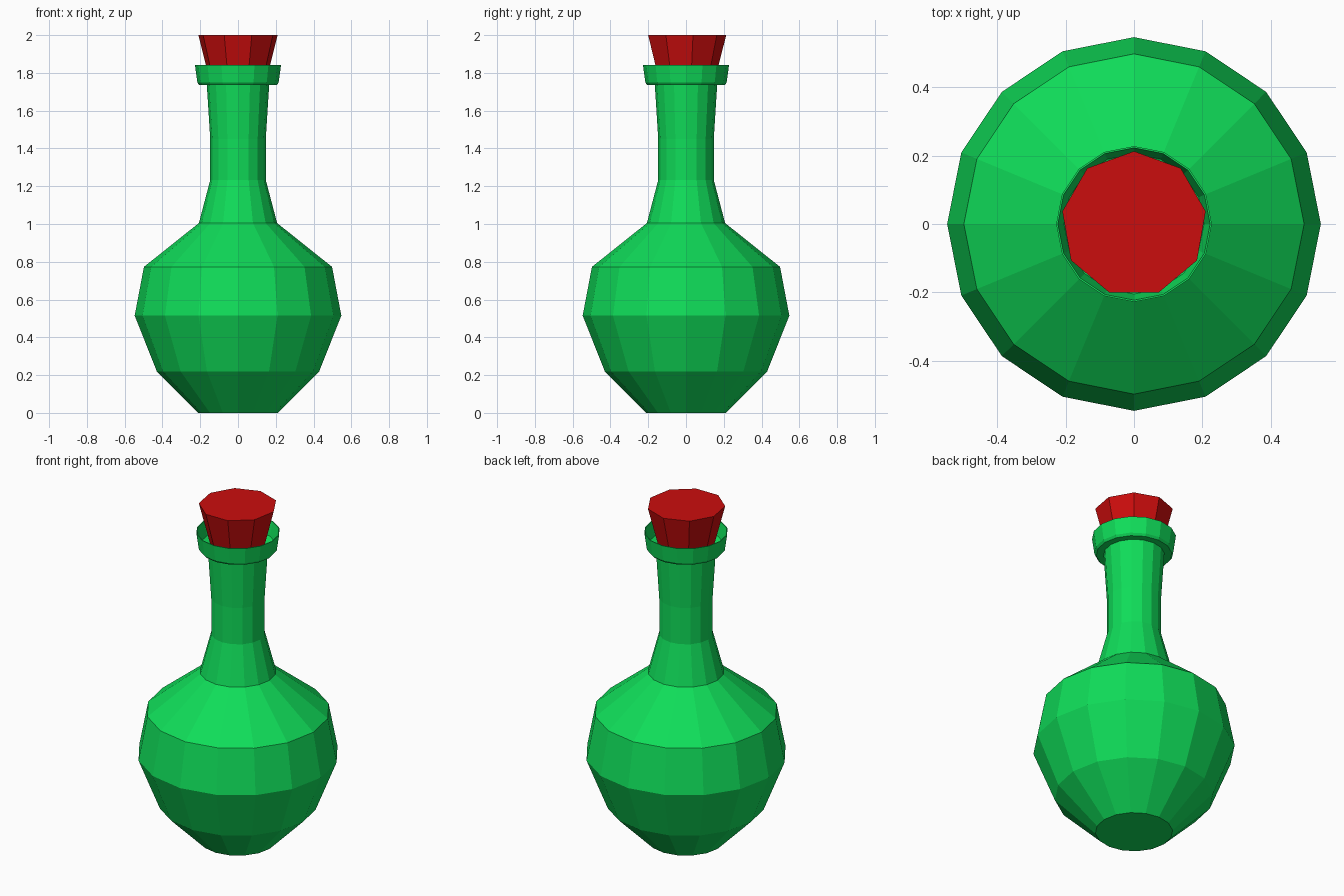
import bpy, bmesh
from math import cos, sin, pi

cube = bpy.data.objects.get("Cube")
if cube:
    bpy.data.objects.remove(cube, do_unlink=True)


def make_material(name, colour):
    mat = bpy.data.materials.new(name)
    mat.use_nodes = True
    mat.diffuse_color = colour
    mat.node_tree.nodes["Principled BSDF"].inputs["Base Color"].default_value = colour
    return mat


def lathe(name, profile, sides, mat):
    """Revolve (radius, height) points about z, closing both ends with flat caps."""
    bm = bmesh.new()
    rings = []
    for r, z in profile:
        angles = [pi / 2 + 2 * pi * i / sides for i in range(sides)]
        rings.append([bm.verts.new((r * cos(a), r * sin(a), z)) for a in angles])
    for low, high in zip(rings, rings[1:]):
        for i in range(sides):
            j = (i + 1) % sides
            bm.faces.new((low[i], low[j], high[j], high[i]))
    bm.faces.new(rings[0][::-1])
    bm.faces.new(rings[-1])
    mesh = bpy.data.meshes.new(name)
    bm.to_mesh(mesh)
    bm.free()
    mesh.materials.append(mat)
    obj = bpy.data.objects.new(name, mesh)
    bpy.context.collection.objects.link(obj)
    return obj


green = make_material("green glass", (0.005, 0.72, 0.1, 1))
red = make_material("red stopper", (0.6, 0.004, 0.004, 1))

# Bottle: faceted belly, flared neck, thin lip, then the inside of the neck
belly = [(0.21, 0), (0.43, 0.22), (0.547, 0.515), (0.498, 0.773), (0.207, 1.005)]
neck = [(0.147, 1.233), (0.147, 1.45), (0.165, 1.735)]
lip = [(0.205, 1.735), (0.215, 1.748), (0.228, 1.842)]
inside = [(0.223, 1.842), (0.205, 1.76), (0.15, 1.735), (0.135, 1.5)]
lathe("bottle", belly + neck + lip + inside, 16, green)

# Tapered stopper seated in the neck
lathe("stopper", [(0.136, 1.7), (0.213, 2.0)], 9, red)
